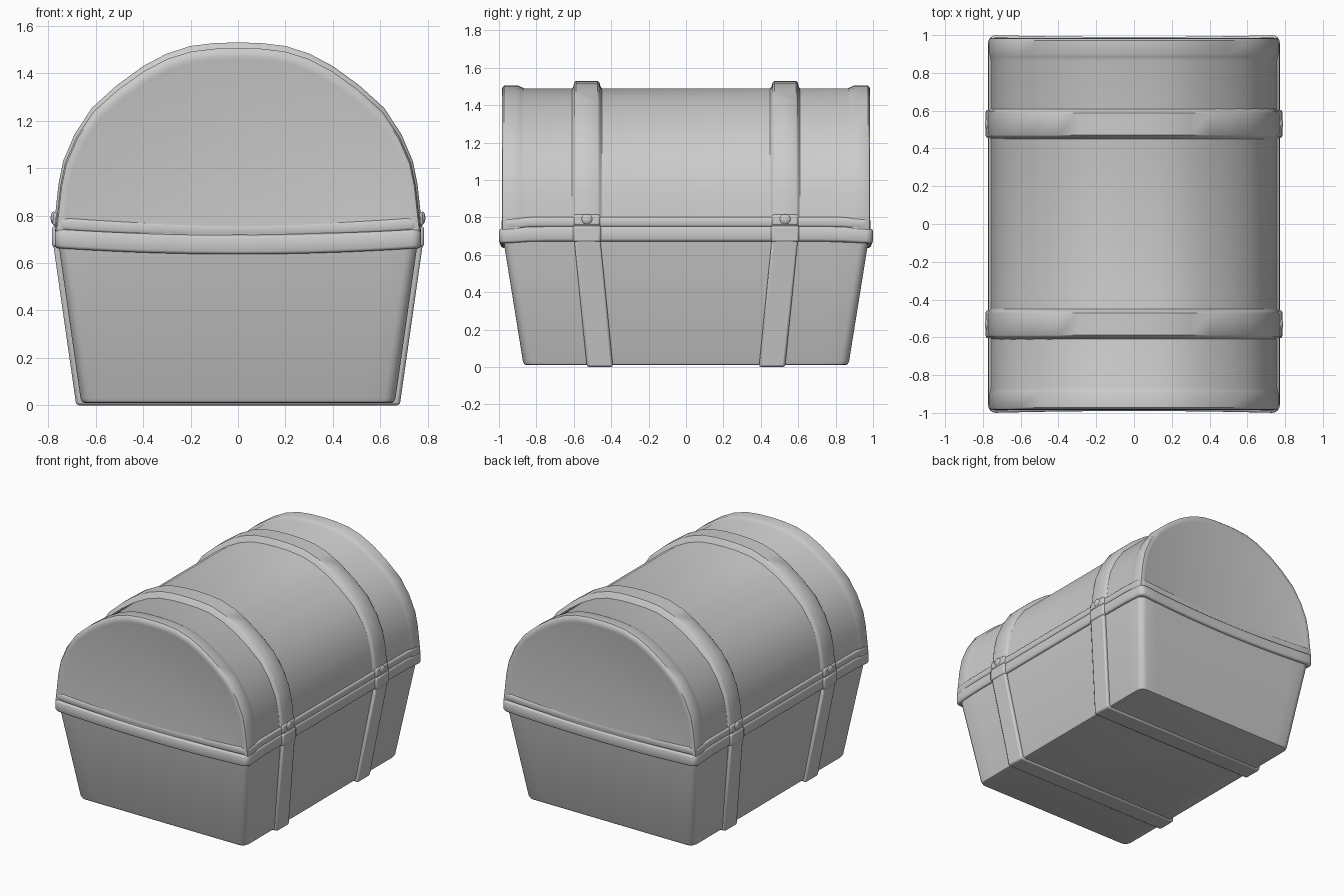
import bpy, bmesh, math
from mathutils import Vector

cube = bpy.data.objects.get("Cube")
if cube:
    bpy.data.objects.remove(cube, do_unlink=True)

GREY = (0.6, 0.6, 0.6, 1)
mat = bpy.data.materials.new("plain grey")
mat.use_nodes = True
mat.diffuse_color = GREY
mat.node_tree.nodes["Principled BSDF"].inputs["Base Color"].default_value = GREY


def finish(name, bm, bevel=0):
    """Turn a bmesh into a smooth shaded grey object."""
    bmesh.ops.recalc_face_normals(bm, faces=bm.faces)
    mesh = bpy.data.meshes.new(name)
    bm.to_mesh(mesh)
    bm.free()
    mesh.materials.append(mat)
    ob = bpy.data.objects.new(name, mesh)
    bpy.context.collection.objects.link(ob)
    if bevel:
        mod = ob.modifiers.new("soft edges", "BEVEL")
        mod.width, mod.segments = bevel, 2
    bpy.ops.object.select_all(action="DESELECT")
    ob.select_set(True)
    bpy.context.view_layer.objects.active = ob
    bpy.ops.object.shade_smooth_by_angle(angle=math.radians(40))
    return ob


def loft(name, rings, bevel=0):
    """Skin a list of closed rings and cap both ends."""
    bm = bmesh.new()
    rows = [[bm.verts.new(p) for p in ring] for ring in rings]
    n = len(rows[0])
    for a, b in zip(rows, rows[1:]):
        for i in range(n):
            j = (i + 1) % n
            bm.faces.new((a[i], a[j], b[j], b[i]))
    bm.faces.new(rows[0])
    bm.faces.new(rows[-1])
    return finish(name, bm, bevel)


def sag(p):
    """Drop and hollow the short ends slightly toward their middle."""
    x, y, z = p
    t = min(max((abs(y) - 0.82) / 0.1, 0), 1)
    mid = max(0, 1 - (x / 0.75) ** 2)
    return Vector((x, y * (1 - 0.01 * mid * t), z - t * (0.01 + 0.025 * mid)))


def round_rect(z, hx, hy, r, sagged=True):
    """Rounded rectangle ring with subdivided sides."""
    corners = []
    for k, (sx, sy) in enumerate([(1, 1), (-1, 1), (-1, -1), (1, -1)]):
        for i in range(5):
            a = math.pi / 2 * (k + i / 4)
            corners.append(Vector((sx * (hx - r) + r * math.cos(a),
                                   sy * (hy - r) + r * math.sin(a), z)))
    ring = []
    for i, p in enumerate(corners):
        q = corners[(i + 1) % len(corners)]
        steps = 16 if i % 5 == 4 else 1
        ring += [p.lerp(q, s / steps) for s in range(steps)]
    return [sag(p) for p in ring] if sagged else ring


def rim(name, z0, z1, hx, hy):
    """Rounded band running all the way around the chest."""
    e = 0.012
    levels = [(z0, e), (z0 + e / 3, e / 3), (z0 + e, 0),
              (z1 - e, 0), (z1 - e / 3, e / 3), (z1, e)]
    loft(name, [round_rect(z, hx - d, hy - d, 0.04) for z, d in levels])


# Tapered lower box and the rims where the lid meets it
loft("base_box", [round_rect(z, hx, hy, 0.045, False) for z, hx, hy in
                  [(0.01, 0.645, 0.85), (0.014, 0.657, 0.864),
                   (0.03, 0.664, 0.872), (0.69, 0.758, 0.978)]])
rim("base_rim", 0.672, 0.752, 0.772, 1.0)
rim("lid_rim", 0.748, 0.802, 0.770, 0.988)

# Half outline of the domed lid at strap height, from crown to seam
DOME = [(0, 1.53), (.1, 1.527), (.2, 1.515), (.3, 1.483), (.4, 1.43),
        (.51, 1.35), (.615, 1.255), (.688, 1.145), (.737, 1.03),
        (.757, .93), (.769, .82), (.778, .74), (.76, .69)]
SEAM = 0.74


def dome_ring(y, lift, shrink=0):
    """Lid cross-section: lift 0 is the shell, lift 1 the strap surface."""
    sx = 1 / 1.018 + lift * (1 - 1 / 1.018) - shrink
    sz = 1 / 1.053 + lift * (1 - 1 / 1.053) - shrink
    right = [(x * sx, SEAM + (z - SEAM) * (sz if z > SEAM else 1)) for x, z in DOME]
    left = [(-x, z) for x, z in right[:0:-1]]
    return [Vector((x, y, z)) for x, z in right + left]


# Lid shell with slightly raised lips at both ends
end = [(.978, 0, .07), (.984, 0, .04), (.985, 0, .02), (.982, .2, .004),
       (.972, .4, 0), (.90, .4, 0), (.885, .2, 0), (.865, 0, 0)]
loft("lid_shell", [dome_ring(-y, l, s) for y, l, s in end] +
     [dome_ring(y, l, s) for y, l, s in reversed(end)])

STRAP = [(-.086, -.15), (-.074, .15), (-.068, .75), (-.058, 1)]
for side, label in ((-1, "front"), (1, "back")):
    c = side * 0.53
    # Strap arching over the lid
    loft(label + "_lid_strap", [dome_ring(c + d, l) for d, l in STRAP] +
         [dome_ring(c - d, l) for d, l in reversed(STRAP)])

    # Strap wrapping down the sides and under the base
    def box_ring(z, hx, cy, hy):
        return [Vector((sx * hx, cy + sy * hy, z))
                for sx, sy in ((1, 1), (-1, 1), (-1, -1), (1, -1))]
    loft(label + "_base_strap", [box_ring(0, 0.682, side * 0.46, 0.07),
                                 box_ring(0.70, 0.782, c, 0.07)], 0.012)
    # Thicker collar where the strap crosses the rim
    loft(label + "_rim_collar", [box_ring(0.668, 0.785, c, 0.075),
                                 box_ring(0.755, 0.785, c, 0.075)], 0.012)
    # Foot of the lid strap and its rivets
    loft(label + "_strap_foot", [box_ring(0.757, 0.782, c, 0.07),
                                 box_ring(0.815, 0.779, c, 0.07)], 0.01)
    for sx, hand in ((1, "left"), (-1, "right")):
        bm = bmesh.new()
        bmesh.ops.create_uvsphere(bm, u_segments=16, v_segments=8, radius=0.03)
        for v in bm.verts:
            v.co = Vector((sx * 0.778 + v.co.x * 0.4, c + v.co.y, 0.79 + v.co.z * 0.9))
        finish(f"{label}_{hand}_rivet", bm)
